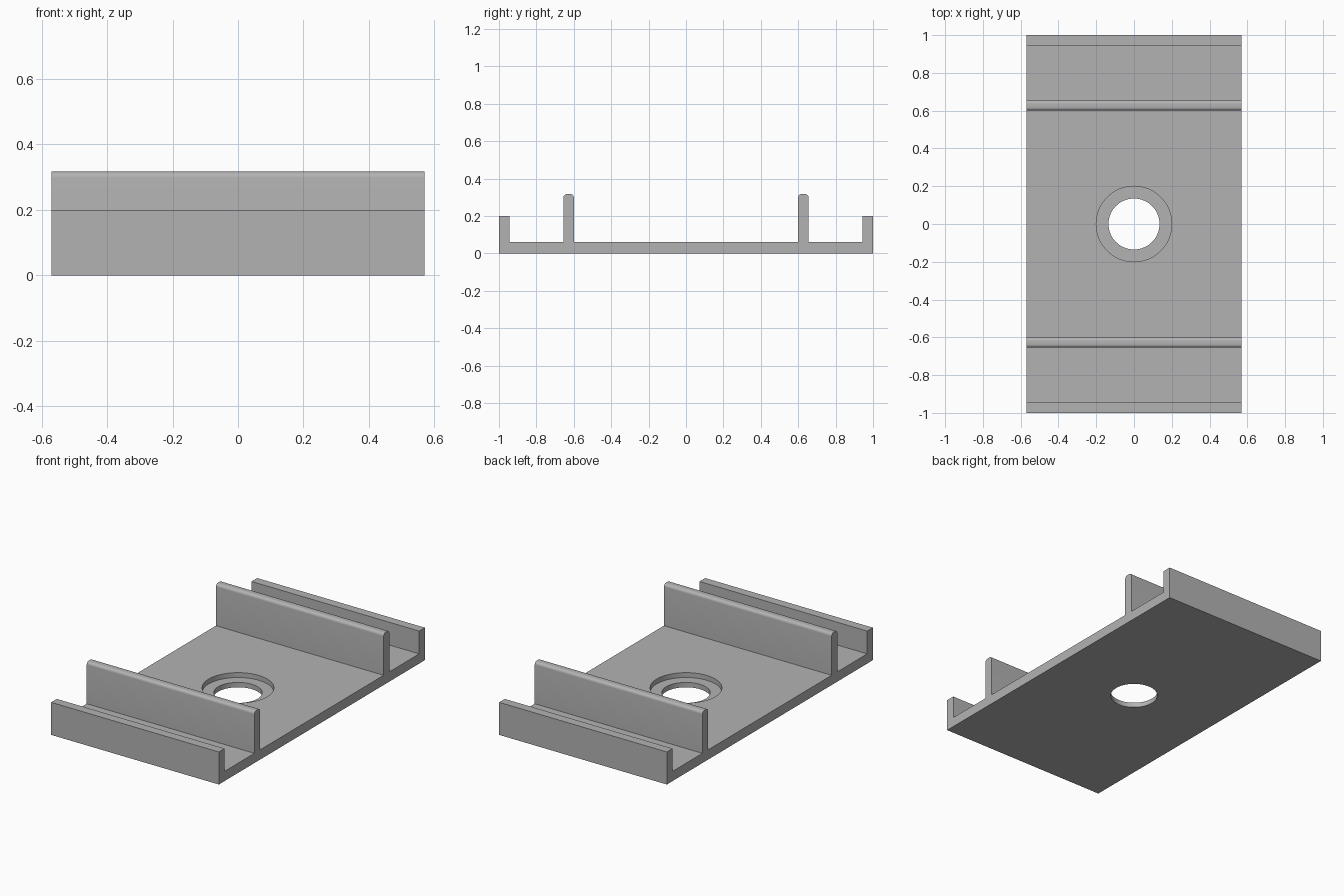
import bpy, bmesh, math

cube = bpy.data.objects.get("Cube")
if cube:
    bpy.data.objects.remove(cube, do_unlink=True)

HALF_WIDTH, PLATE, FILLET = 0.57, 0.06, 0.018
LIP_IN, LIP_TOP = 0.945, 0.2
RIB_IN, RIB_OUT, RIB_TOP = 0.6, 0.655, 0.317
HOLE_R, BORE_R, BORE_FLOOR = 0.135, 0.2, 0.03

grey = bpy.data.materials.new("plain grey")
grey.use_nodes = True
grey.diffuse_color = (0.45, 0.45, 0.45, 1)
grey.node_tree.nodes["Principled BSDF"].inputs["Base Color"].default_value = grey.diffuse_color


def corner(y, z, start):
    """Quarter-round points, running clockwise from the start angle."""
    angles = [math.radians(start - 90 * i / 6) for i in range(7)]
    return [(y + FILLET * math.cos(a), z + FILLET * math.sin(a)) for a in angles]


def cylinder(name, radius, bottom, top):
    bpy.ops.mesh.primitive_cylinder_add(vertices=64, radius=radius, depth=top - bottom,
                                        location=(0, 0, (top + bottom) / 2))
    obj = bpy.context.object
    obj.name = name
    obj.hide_render = True
    return obj


# Half cross-section: floor, rounded rib, channel, square outer lip
half = [(RIB_IN, PLATE)]
half += corner(RIB_IN + FILLET, RIB_TOP - FILLET, 180)
half += corner(RIB_OUT - FILLET, RIB_TOP - FILLET, 90)
half += [(RIB_OUT, PLATE), (LIP_IN, PLATE), (LIP_IN, LIP_TOP), (1, LIP_TOP), (1, 0)]
profile = half + [(-y, z) for y, z in reversed(half)]

# Channel body extruded across the width
bm = bmesh.new()
end = bm.faces.new([bm.verts.new((-HALF_WIDTH, y, z)) for y, z in profile])
extruded = bmesh.ops.extrude_face_region(bm, geom=[end])["geom"]
bmesh.ops.translate(bm, vec=(2 * HALF_WIDTH, 0, 0),
                    verts=[v for v in extruded if isinstance(v, bmesh.types.BMVert)])
bmesh.ops.recalc_face_normals(bm, faces=bm.faces)
mesh = bpy.data.meshes.new("mounting_channel")
bm.to_mesh(mesh)
bm.free()
mesh.materials.append(grey)
body = bpy.data.objects.new("mounting_channel", mesh)
bpy.context.collection.objects.link(body)

# Counterbored centre hole
cutters = [cylinder("hole_cutter", HOLE_R, -0.1, 0.2),
           cylinder("counterbore_cutter", BORE_R, BORE_FLOOR, 0.2)]
bpy.ops.object.select_all(action='DESELECT')
body.select_set(True)
bpy.context.view_layer.objects.active = body
for cutter in cutters:
    cutter.data.materials.append(grey)
    cut = body.modifiers.new(cutter.name, 'BOOLEAN')
    cut.operation, cut.solver, cut.object = 'DIFFERENCE', 'EXACT', cutter
    bpy.ops.object.modifier_apply(modifier=cut.name)
    bpy.data.objects.remove(cutter, do_unlink=True)

bpy.ops.object.shade_smooth_by_angle(angle=math.radians(30))
